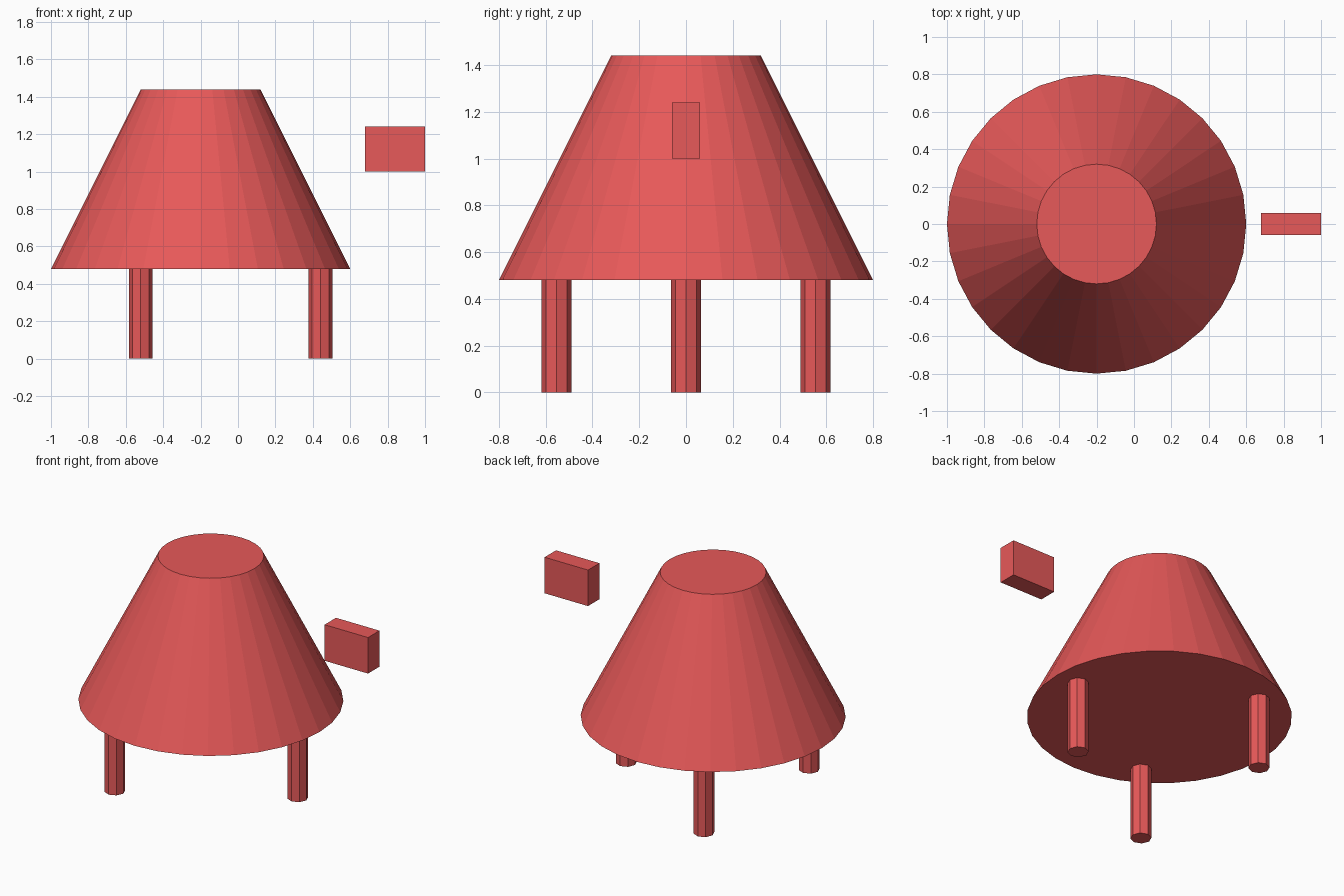
import bpy
from math import cos, sin, tau

if "Cube" in bpy.data.objects:
    bpy.data.objects.remove(bpy.data.objects["Cube"])

CX = -0.2        # axis of the cone body
BASE_Z = 0.48    # underside of the body

red = bpy.data.materials.new("red")
red.diffuse_color = (0.8, 0.1, 0.1, 1)
red.use_nodes = True
red.node_tree.nodes["Principled BSDF"].inputs["Base Color"].default_value = red.diffuse_color


def finish(name):
    obj = bpy.context.object
    obj.name = name
    obj.data.materials.append(red)
    return obj


# Tapered body
bpy.ops.mesh.primitive_cone_add(vertices=32, radius1=0.8, radius2=0.32, depth=0.96,
                                location=(CX, 0, BASE_Z + 0.48))
finish("tapered_body")

# Three eight-sided legs spaced evenly around the body axis
for i in range(3):
    a = i * tau / 3
    bpy.ops.mesh.primitive_cylinder_add(vertices=8, radius=0.064, depth=BASE_Z,
                                        location=(CX + 0.64 * cos(a), 0.64 * sin(a), BASE_Z / 2))
    finish(f"leg_{i + 1}")

# Detached block at the side
bpy.ops.mesh.primitive_cube_add(size=1, location=(0.84, 0, 1.12))
block = finish("side_block")
block.scale = (0.32, 0.12, 0.24)
